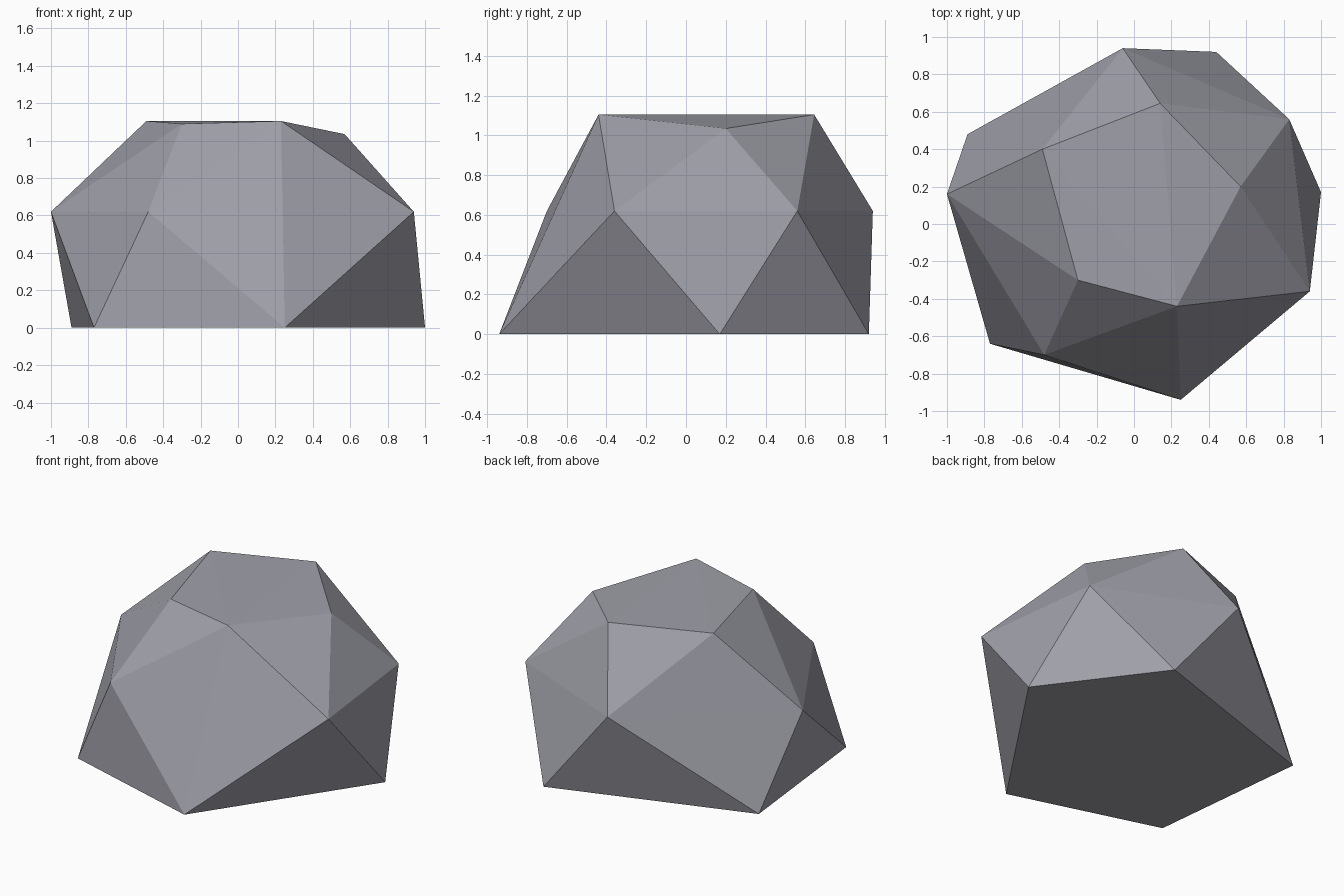
import bpy
import bmesh

if "Cube" in bpy.data.objects:
    bpy.data.objects.remove(bpy.data.objects["Cube"])

# Stone outline as three rings of corners: ground, waist and crown
ground = [(-0.89, 0.48, 0), (-0.77, -0.64, 0), (0.25, -0.94, 0),
          (1.0, 0.17, 0), (0.44, 0.92, 0)]
waist = [(-1.0, 0.16, 0.62), (-0.48, -0.70, 0.62), (0.94, -0.36, 0.62),
         (0.83, 0.56, 0.62), (-0.06, 0.94, 0.62)]
crown = [(-0.30, -0.30, 1.09), (0.23, -0.44, 1.105), (0.57, 0.20, 1.035),
         (0.14, 0.645, 1.105), (-0.49, 0.40, 1.105)]

# Faceted boulder wrapped around the rings
bm = bmesh.new()
for ring in (ground, waist, crown):
    for corner in ring:
        bm.verts.new(corner)
bmesh.ops.convex_hull(bm, input=bm.verts[:])
bmesh.ops.recalc_face_normals(bm, faces=bm.faces[:])
mesh = bpy.data.meshes.new("boulder")
bm.to_mesh(mesh)
bm.free()

# Grey stone colour
stone = bpy.data.materials.new("grey stone")
stone.diffuse_color = (0.35, 0.35, 0.40, 1)
stone.use_nodes = True
stone.node_tree.nodes["Principled BSDF"].inputs["Base Color"].default_value = stone.diffuse_color
mesh.materials.append(stone)

boulder = bpy.data.objects.new("boulder", mesh)
bpy.context.collection.objects.link(boulder)
